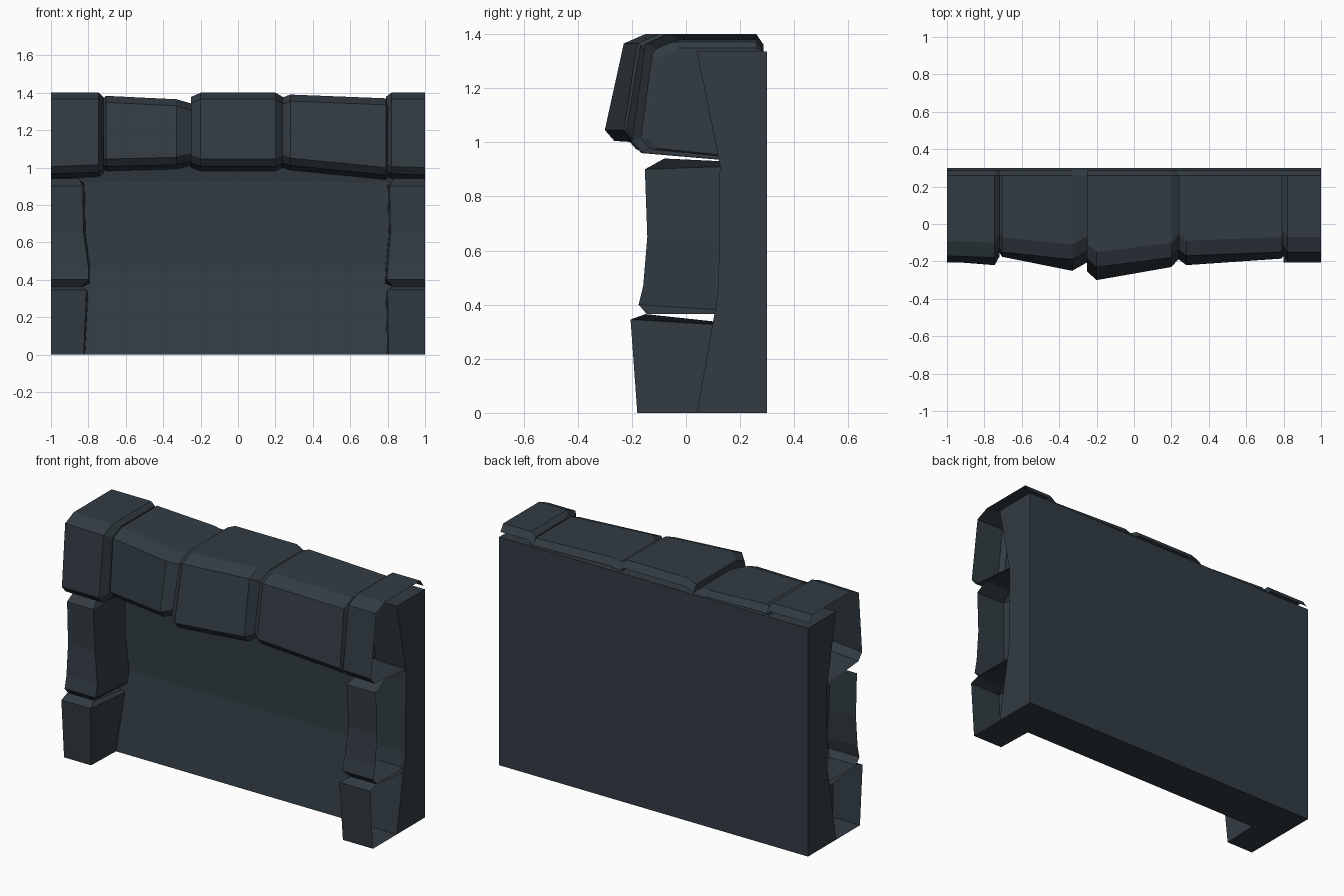
import bpy, bmesh

if "Cube" in bpy.data.objects:
    bpy.data.objects.remove(bpy.data.objects["Cube"])

stone_mat = bpy.data.materials.new("dark slate stone")
stone_mat.diffuse_color = (0.032, 0.045, 0.056, 1)
stone_mat.use_nodes = True
stone_mat.node_tree.nodes["Principled BSDF"].inputs["Base Color"].default_value = stone_mat.diffuse_color


def loft(name, rings, skip=(), cap_start=True, cap_end=True):
    """Skin closed rings of points; 'skip' lists ring sides left open."""
    bm = bmesh.new()
    vs = [[bm.verts.new(p) for p in r] for r in rings]
    n = len(rings[0])
    for a, b in zip(vs, vs[1:]):
        for i in range(n):
            if i not in skip:
                j = (i + 1) % n
                bm.faces.new((a[i], a[j], b[j], b[i]))
    if cap_start:
        bm.faces.new(vs[0])
    if cap_end:
        bm.faces.new(vs[-1])
    bmesh.ops.recalc_face_normals(bm, faces=bm.faces)
    me = bpy.data.meshes.new(name)
    bm.to_mesh(me)
    bm.free()
    me.materials.append(stone_mat)
    ob = bpy.data.objects.new(name, me)
    bpy.context.collection.objects.link(ob)
    return ob


# Back wall: hollowed profile pulled across the full width
wall = [(0.3, 0), (0.04, 0), (0.12, 0.45), (0.125, 0.92), (0.04, 1.335), (0.3, 1.335)]
loft("back_wall", [[(x, y, z) for y, z in wall] for x in (-1, 1)])


# Capping stones: chamfered blocks running along x
def cap_ring(x, zt, zb, yt, yb, s=0.0):
    zt, zb, yt, yb = zt - 0.5 * s, zb + 0.4 * s, yt + s, yb + s
    return [(x, 0.287, max(zt - 0.04, 1.337)), (x, 0.26, zt), (x, yt + 0.08, zt),
            (x, yt, zt - 0.035), (x, yb, zb + 0.045), (x, yb + 0.035, zb + 0.005),
            (x, 0.13, zb - 0.02)]


def cap_stone(name, xa, xb, left, right, ca, cb):
    rings = []
    if ca:
        rings.append(cap_ring(xa, *left, s=0.045))
    rings.append(cap_ring(xa + ca, *left))
    rings.append(cap_ring(xb - cb, *right))
    if cb:
        rings.append(cap_ring(xb, *right, s=0.045))
    loft(name, rings, skip=(6,), cap_start=ca > 0, cap_end=cb > 0)


# each end: top z, bottom z, front y at top, front y at bottom
cap_stone("cap_stone_left_corner", -1, -0.72,
          (1.40, 0.96, -0.17, -0.20), (1.40, 0.97, -0.18, -0.22), 0, 0.025)
cap_stone("cap_stone_left", -0.735, -0.25,
          (1.383, 1.0, -0.15, -0.175), (1.365, 1.01, -0.19, -0.25), 0.03, 0.08)
cap_stone("cap_stone_middle", -0.25, 0.24,
          (1.40, 1.0, -0.23, -0.30), (1.40, 1.0, -0.18, -0.23), 0.05, 0.04)
cap_stone("cap_stone_right", 0.22, 0.81,
          (1.39, 1.005, -0.17, -0.22), (1.37, 0.955, -0.15, -0.185), 0.06, 0.02)
cap_stone("cap_stone_right_corner", 0.79, 1,
          (1.40, 0.96, -0.15, -0.20), (1.40, 0.955, -0.15, -0.20), 0.03, 0)


# Side pillar stones: rings stacked in z, open towards the wall and outer end
def pillar_ring(s, z, xi, yf, dz=0.0):
    return [(s, yf, z), (s * xi, yf, z), (s * (xi - 0.01), 0.13, z + dz), (s, 0.13, z + dz)]


for s, side in ((-1, "left"), (1, "right")):
    d = 0.02 if s < 0 else 0.0
    loft(side + "_pillar_lower_stone", [
        pillar_ring(s, 0, 0.805 + d, -0.18),
        pillar_ring(s, 0.345, 0.80 + d / 2, -0.205, -0.02),
        pillar_ring(s, 0.365, 0.83, -0.15, -0.03)], skip=(2, 3))
    loft(side + "_pillar_upper_stone", [
        pillar_ring(s, 0.365, 0.83, -0.145, 0.0),
        pillar_ring(s, 0.40, 0.795 + d / 4, -0.175, -0.02),
        pillar_ring(s, 0.47, 0.80, -0.158),
        pillar_ring(s, 0.65, 0.815 + d / 2, -0.143),
        pillar_ring(s, 0.90, 0.81 + d, -0.152, 0.01),
        pillar_ring(s, 0.94, 0.83 + d, -0.08, -0.01)], skip=(2, 3))
